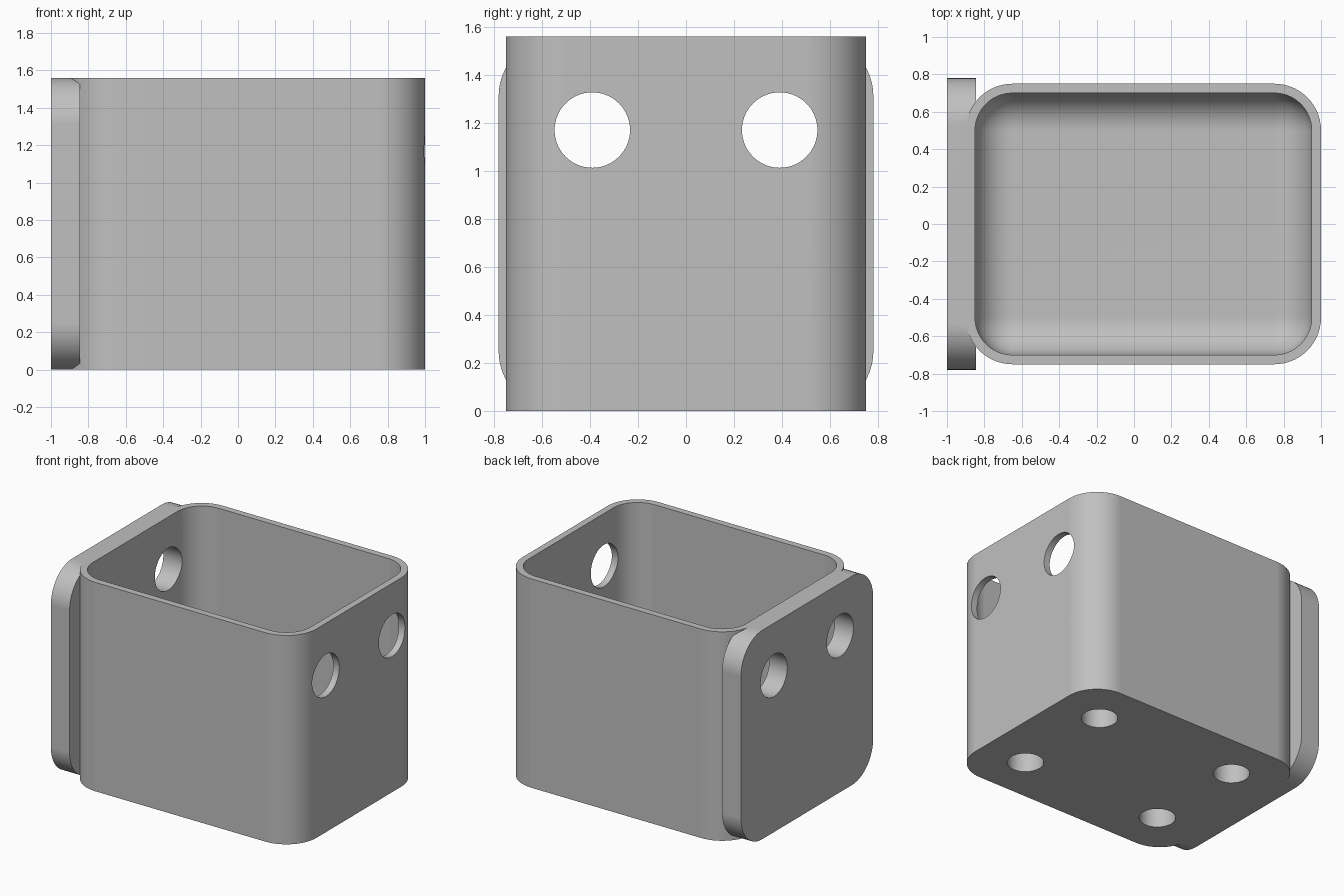
import bpy
import bmesh
import math
from mathutils import Matrix, Vector

default = bpy.data.objects.get("Cube")
if default:
    bpy.data.objects.remove(default, do_unlink=True)

HEIGHT = 1.56
WALL = 0.05
FLOOR = 0.2
CORNER = 0.25

grey = bpy.data.materials.new("plain grey")
grey.use_nodes = True
colour = (0.53, 0.53, 0.53, 1)
grey.diffuse_color = colour
grey.node_tree.nodes["Principled BSDF"].inputs["Base Color"].default_value = colour


def finish(name, bm):
    mesh = bpy.data.meshes.new(name)
    bmesh.ops.recalc_face_normals(bm, faces=bm.faces)
    bm.to_mesh(mesh)
    bm.free()
    mesh.materials.append(grey)
    obj = bpy.data.objects.new(name, mesh)
    bpy.context.collection.objects.link(obj)
    return obj


def rounded_box(name, low, high, radius, is_round):
    """Box between two corners; edges chosen by is_round(a, b) are rounded."""
    low, high = Vector(low), Vector(high)
    bm = bmesh.new()
    bmesh.ops.create_cube(bm, size=1)
    bmesh.ops.scale(bm, vec=high - low, verts=bm.verts)
    bmesh.ops.translate(bm, vec=(low + high) / 2, verts=bm.verts)
    edges = [e for e in bm.edges if is_round(e.verts[0].co, e.verts[1].co)]
    bmesh.ops.bevel(bm, geom=edges, offset=radius, segments=14,
                    profile=0.5, affect='EDGES')
    return finish(name, bm)


def cylinder(name, centre, radius, depth, axis):
    bm = bmesh.new()
    bmesh.ops.create_cone(bm, cap_ends=True, segments=56, radius1=radius,
                          radius2=radius, depth=depth)
    turn = Vector((0, 0, 1)).rotation_difference(Vector(axis)).to_matrix().to_4x4()
    bmesh.ops.transform(bm, matrix=Matrix.Translation(centre) @ turn, verts=bm.verts)
    return finish(name, bm)


def combine(target, other, operation):
    mod = target.modifiers.new("combine", 'BOOLEAN')
    mod.operation = operation
    mod.solver = 'EXACT'
    mod.object = other
    bpy.context.view_layer.objects.active = target
    bpy.ops.object.modifier_apply(modifier=mod.name)
    bpy.data.objects.remove(other, do_unlink=True)


def upright(a, b):
    return abs(a.z - b.z) > 0.5


# Bin body and rounded back plate
body = rounded_box("bin_with_mounting_plate", (-0.9, -0.75, 0), (1, 0.75, HEIGHT),
                   CORNER, upright)
plate = rounded_box("mounting_plate", (-1, -0.78, 0), (-0.845, 0.78, HEIGHT),
                    CORNER, lambda a, b: abs(a.x - b.x) > 0.1)
combine(body, plate, 'UNION')

# Cavity with rounded corners and floor edges
cavity = rounded_box("cavity", (-0.9 + WALL, -0.75 + WALL, FLOOR),
                     (1 - WALL, 0.75 - WALL, HEIGHT + 0.4), CORNER - WALL,
                     lambda a, b: min(a.z, b.z) < HEIGHT)
combine(body, cavity, 'DIFFERENCE')

# Round holes through both end walls, and blind holes under the base
for side in (-1, 1):
    hole = cylinder("wall_hole", (0, side * 0.39, 1.17), 0.157, 2.4, (1, 0, 0))
    combine(body, hole, 'DIFFERENCE')
    for end in (-1, 1):
        socket = cylinder("base_hole", (0.05 + end * 0.59, side * 0.395, 0),
                          0.125, 0.31, (0, 0, 1))
        combine(body, socket, 'DIFFERENCE')

# Smooth curves, crisp edges, flat walls
bpy.ops.object.select_all(action='DESELECT')
body.select_set(True)
bpy.context.view_layer.objects.active = body
bpy.ops.object.shade_smooth_by_angle(angle=math.radians(25))
weighted = body.modifiers.new("flat walls", 'WEIGHTED_NORMAL')
weighted.keep_sharp = True
